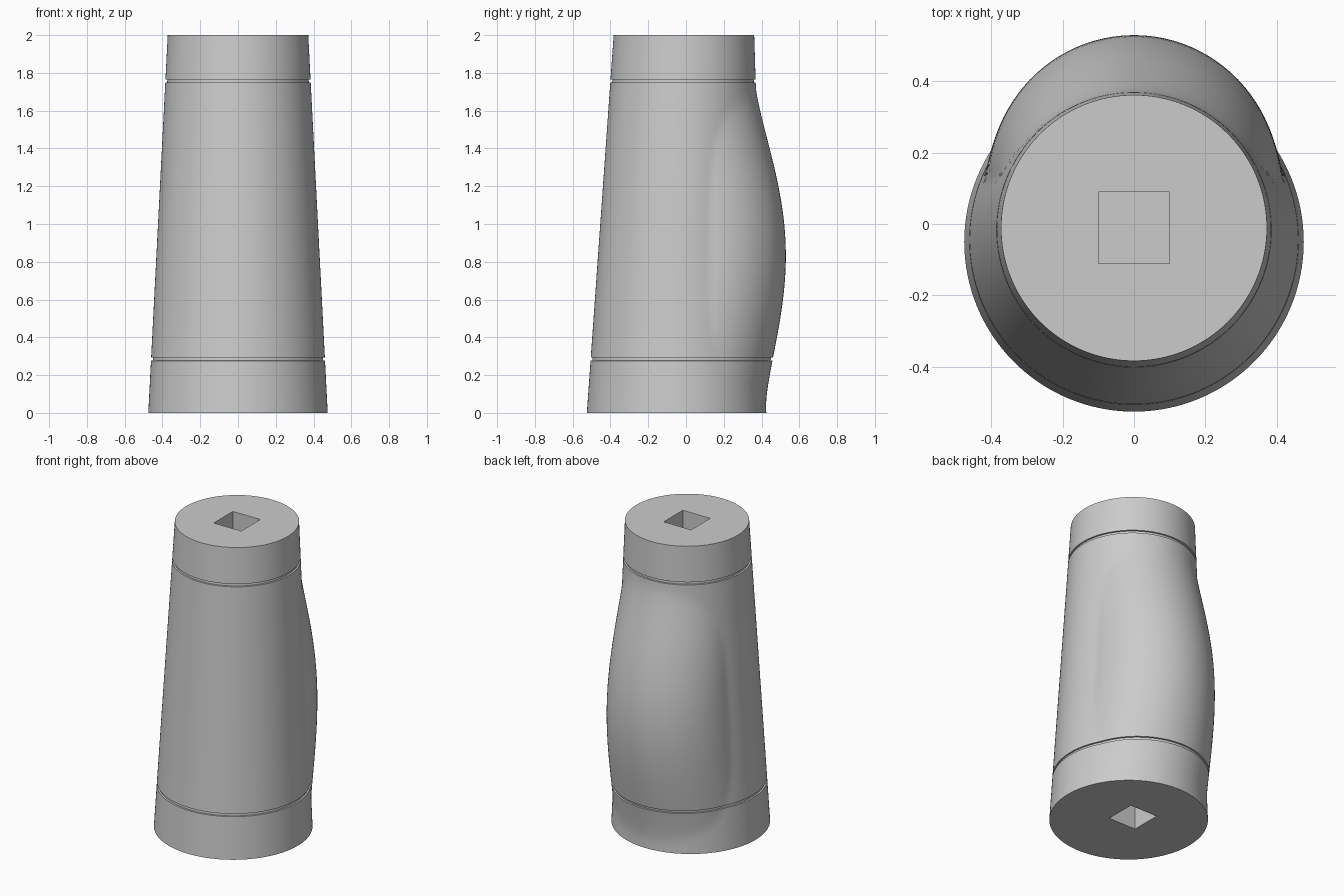
import bpy, bmesh, math

cube = bpy.data.objects.get("Cube")
if cube:
    bpy.data.objects.remove(cube, do_unlink=True)

SEGMENTS = 128
GROOVES = (0.285, 1.757)
GROOVE_HALF, GROOVE_DEPTH = 0.009, 0.01

grey = bpy.data.materials.new("plain grey")
grey.use_nodes = True
grey.diffuse_color = (0.6, 0.6, 0.6, 1)
grey.node_tree.nodes["Principled BSDF"].inputs["Base Color"].default_value = grey.diffuse_color


def axis_y(z):
    """Slightly leaning centre line of the tapered body."""
    return -0.05 + 0.0195 * z


def radius(z, angle):
    """Tapered round body merged with a muscle-like swelling at the back."""
    cone = 0.475 - 0.0515 * z
    t = (z - 0.05) / 1.67
    if not 0 < t < 1:
        return cone
    shift = 0.131 * math.sin(math.pi * t) ** 1.3 + 0.03
    swell = cone - 0.03
    reach = shift * math.sin(angle) + math.sqrt(swell ** 2 - (shift * math.cos(angle)) ** 2)
    return max(cone, reach)


# Ring heights, with four rings shaping each groove
levels = [(i / 24, 0) for i in range(49)
          if all(abs(i / 24 - g) > 0.02 for g in GROOVES)]
for g in GROOVES:
    levels += [(g - GROOVE_HALF, 0), (g - GROOVE_HALF + 0.001, GROOVE_DEPTH),
               (g + GROOVE_HALF - 0.001, GROOVE_DEPTH), (g + GROOVE_HALF, 0)]
levels.sort()

# Body shell
bm = bmesh.new()
rings = []
for z, inset in levels:
    ring = []
    for i in range(SEGMENTS):
        a = 2 * math.pi * i / SEGMENTS
        r = radius(z, a) - inset
        ring.append(bm.verts.new((r * math.cos(a), axis_y(z) + r * math.sin(a), z)))
    rings.append(ring)
for low, high in zip(rings, rings[1:]):
    for i in range(SEGMENTS):
        j = (i + 1) % SEGMENTS
        bm.faces.new((low[i], low[j], high[j], high[i]))
bm.faces.new(rings[0][::-1])
bm.faces.new(rings[-1])
mesh = bpy.data.meshes.new("limb_body")
bm.to_mesh(mesh)
bm.free()
mesh.materials.append(grey)
body = bpy.data.objects.new("limb_body", mesh)
bpy.context.collection.objects.link(body)

# Square peg sockets in both ends
for name, z in (("top_socket_cutter", 2), ("bottom_socket_cutter", 0)):
    bpy.ops.mesh.primitive_cube_add(size=1, location=(0, -0.01, z))
    cutter = bpy.context.object
    cutter.name = name
    cutter.scale = (0.2, 0.2, 0.5)
    cutter.data.materials.append(grey)
    bpy.context.view_layer.update()
    cut = body.modifiers.new(name, "BOOLEAN")
    cut.operation, cut.solver, cut.object = "DIFFERENCE", "EXACT", cutter
    bpy.ops.object.select_all(action="DESELECT")
    bpy.context.view_layer.objects.active = body
    body.select_set(True)
    bpy.ops.object.modifier_apply(modifier=cut.name)
    bpy.data.objects.remove(cutter, do_unlink=True)

bpy.ops.object.shade_smooth_by_angle(angle=math.radians(30))
